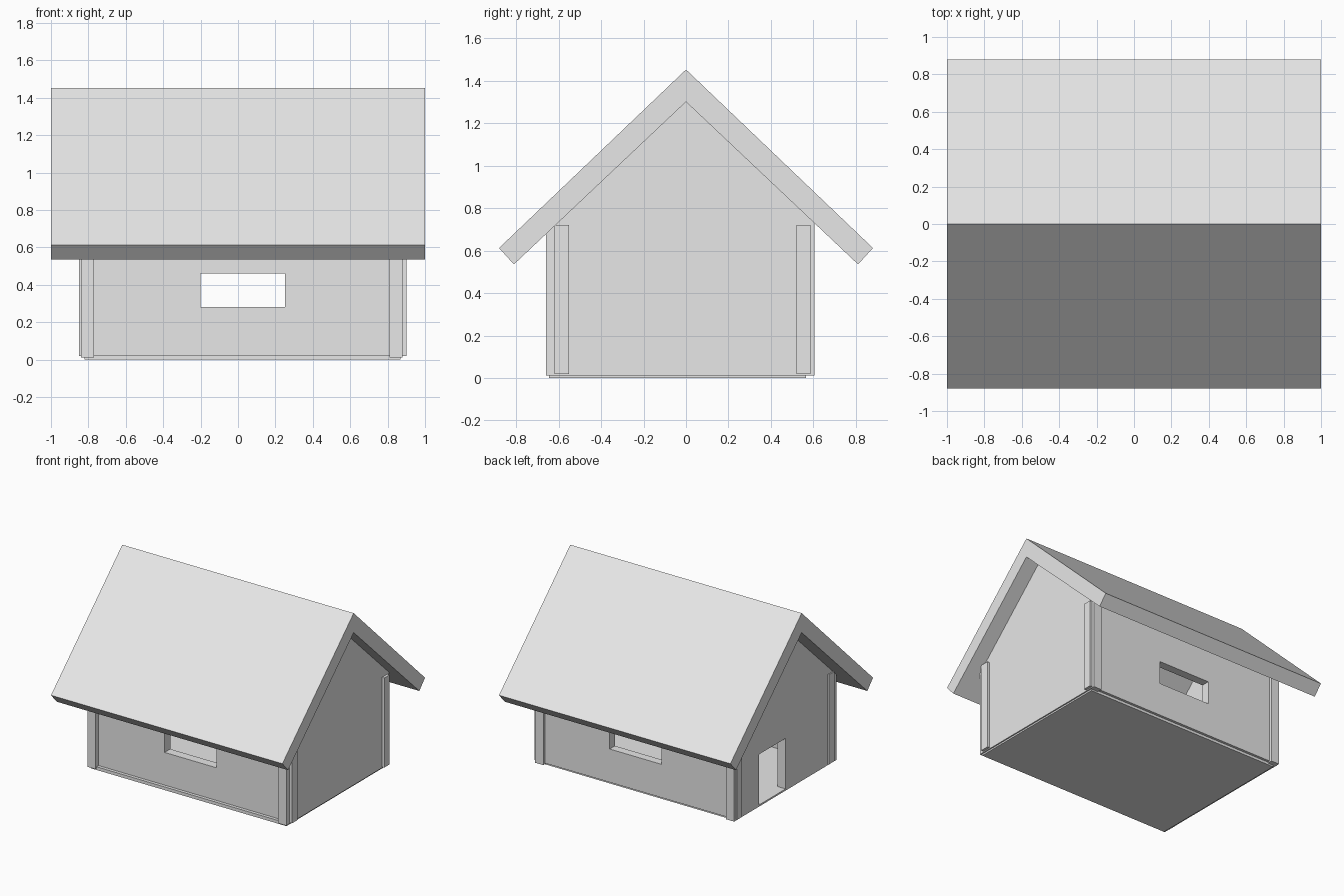
import bpy
import bmesh
from mathutils import Vector

cube = bpy.data.objects.get("Cube")
if cube:
    bpy.data.objects.remove(cube, do_unlink=True)

grey = bpy.data.materials.new("plain_grey")
grey.use_nodes = True
colour = (0.8, 0.8, 0.8, 1)
grey.diffuse_color = colour
for node in grey.node_tree.nodes:
    if node.type == "BSDF_PRINCIPLED":
        node.inputs["Base Color"].default_value = colour


def prism(name, profile, x0, x1):
    """Extrude a (y, z) profile along x."""
    bm = bmesh.new()
    face = bm.faces.new([bm.verts.new((x0, y, z)) for y, z in profile])
    out = bmesh.ops.extrude_face_region(bm, geom=[face])
    moved = [v for v in out["geom"] if isinstance(v, bmesh.types.BMVert)]
    bmesh.ops.translate(bm, verts=moved, vec=Vector((x1 - x0, 0, 0)))
    bmesh.ops.recalc_face_normals(bm, faces=bm.faces)
    mesh = bpy.data.meshes.new(name)
    bm.to_mesh(mesh)
    bm.free()
    mesh.materials.append(grey)
    obj = bpy.data.objects.new(name, mesh)
    bpy.context.scene.collection.objects.link(obj)
    return obj


def box(name, x, y, z):
    return prism(name, [(y[0], z[0]), (y[1], z[0]), (y[1], z[1]), (y[0], z[1])], *x)


def cut_opening(wall, x, y, z):
    """Cut a rectangular opening through a wall."""
    cutter = box("opening_cutter", x, y, z)
    cutter.hide_render = True
    mod = wall.modifiers.new("opening", "BOOLEAN")
    mod.operation = "DIFFERENCE"
    mod.solver = "EXACT"
    mod.object = cutter
    bpy.context.view_layer.objects.active = wall
    bpy.ops.object.modifier_apply(modifier=mod.name)
    bpy.data.objects.remove(cutter, do_unlink=True)


# Floor slab
box("floor", (-0.82, 0.87), (-0.645, 0.565), (0, 0.025))

# Long walls, their ends crossing past the gables, each with a window
for name, y0, y1 in (("front_wall", -0.62, -0.55), ("back_wall", 0.52, 0.585)):
    wall = box(name, (-0.85, 0.9), (y0, y1), (0.02, 0.72))
    cut_opening(wall, (-0.2, 0.25), (y0 - 0.1, y1 + 0.1), (0.28, 0.46))

# Gable walls, following the underside of the roof
APEX, SLOPE = 1.3, 0.944
FRONT, BACK = -0.66, 0.605
gable = [(FRONT, 0.012), (BACK, 0.012), (BACK, APEX - SLOPE * BACK),
         (0, APEX), (FRONT, APEX + SLOPE * FRONT)]
prism("left_gable", gable, 0.81, 0.88)
door_gable = prism("right_gable", gable, -0.84, -0.77)
cut_opening(door_gable, (-1, -0.6), (-0.03, 0.3), (0.025, 0.42))

# Pitched roof
half = [(0.81, 0.535), (0.88, 0.612)]
roof = [(0, APEX)] + half + [(0, 1.452)] + [(-y, z) for y, z in reversed(half)]
prism("roof", roof, -1, 1)
